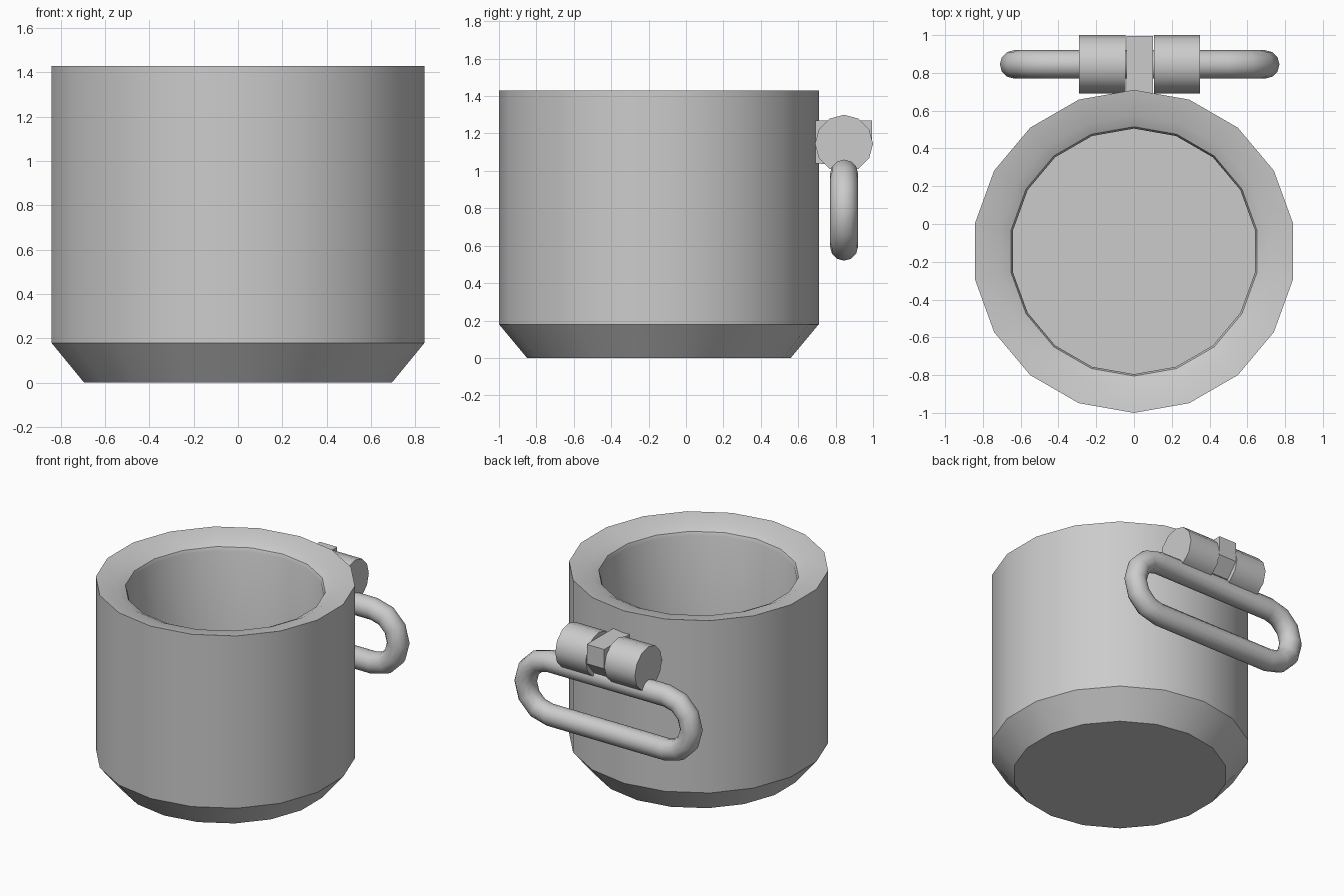
import bpy, bmesh, math

cube = bpy.data.objects.get("Cube")
if cube:
    bpy.data.objects.remove(cube, do_unlink=True)

GREY = (0.6, 0.6, 0.6, 1.0)
grey = bpy.data.materials.new("plain_grey")
grey.use_nodes = True
grey.diffuse_color = GREY
grey.node_tree.nodes["Principled BSDF"].inputs["Base Color"].default_value = GREY

MID_X, BARREL_Y, BARREL_Z = 0.03, 0.845, 1.145


def finish(bm, name, smooth_angle=None):
    bmesh.ops.recalc_face_normals(bm, faces=bm.faces)
    mesh = bpy.data.meshes.new(name)
    bm.to_mesh(mesh)
    bm.free()
    mesh.materials.append(grey)
    obj = bpy.data.objects.new(name, mesh)
    bpy.context.collection.objects.link(obj)
    if smooth_angle:
        bpy.ops.object.select_all(action='DESELECT')
        obj.select_set(True)
        bpy.context.view_layer.objects.active = obj
        bpy.ops.object.shade_smooth_by_angle(angle=math.radians(smooth_angle))
    return obj


def bridge(bm, a, b):
    for i in range(len(a)):
        j = (i + 1) % len(a)
        bm.faces.new((a[i], a[j], b[j], b[i]))


def lathe(name, profile, sides, centre_y, smooth_angle):
    """Closed solid of revolution about a vertical axis, capped at both profile ends."""
    bm = bmesh.new()
    rings = []
    for r, z in profile:
        angles = [math.pi / 2 + math.tau * i / sides for i in range(sides)]
        rings.append([bm.verts.new((r * math.cos(a), centre_y + r * math.sin(a), z))
                      for a in angles])
    for a, b in zip(rings, rings[1:]):
        bridge(bm, a, b)
    bm.faces.new(rings[0])
    bm.faces.new(rings[-1])
    return finish(bm, name, smooth_angle)


def prism_x(name, section, x0, x1, smooth_angle=None):
    """Extrude a (y, z) section along x."""
    bm = bmesh.new()
    ends = [[bm.verts.new((x, y, z)) for y, z in section] for x in (x0, x1)]
    bridge(bm, *ends)
    for ring in ends:
        bm.faces.new(ring)
    return finish(bm, name, smooth_angle)


# Hollow cup with chamfered base and inward sloping rim
cup_profile = [(0.66, 0), (0.705, 0), (0.855, 0.18), (0.855, 1.43),
               (0.72, 1.405), (0.66, 1.375), (0.65, 1.35), (0.65, 0.2)]
lathe("cup", cup_profile, 18, -0.145, 35)

# Two hinge barrels
circle = [(BARREL_Y + 0.155 * math.sin(math.tau * i / 12),
           BARREL_Z + 0.155 * math.cos(math.tau * i / 12)) for i in range(12)]
for side, label in ((-1, "right"), (1, "left")):
    prism_x("hinge_barrel_" + label, circle,
            MID_X + side * 0.075, MID_X + side * 0.32, 35)

# Hinge lug joining the barrels to the cup
lug = [(0.68, 1.27), (0.995, 1.27), (0.995, 1.13), (0.91, 1.03), (0.68, 1.04)]
prism_x("hinge_lug", lug, MID_X - 0.07, MID_X + 0.07)

# Hanging handle ring: a stadium path swept with a round section
HALF, BEND, TUBE, RING_Z, STEPS, SIDES = 0.47, 0.195, 0.075, 0.79, 6, 12
bm = bmesh.new()
loops = []
for side in (1, -1):
    for i in range(STEPS + 1):
        a = -math.pi / 2 + math.pi * i / STEPS + (math.pi if side < 0 else 0)
        loop = []
        for k in range(SIDES):
            t = math.tau * k / SIDES
            r = BEND + TUBE * math.cos(t)
            loop.append(bm.verts.new((MID_X + side * HALF + r * math.cos(a),
                                      BARREL_Y + TUBE * math.sin(t),
                                      RING_Z + r * math.sin(a))))
        loops.append(loop)
for i, loop in enumerate(loops):
    bridge(bm, loop, loops[(i + 1) % len(loops)])
finish(bm, "handle_ring", 60)
